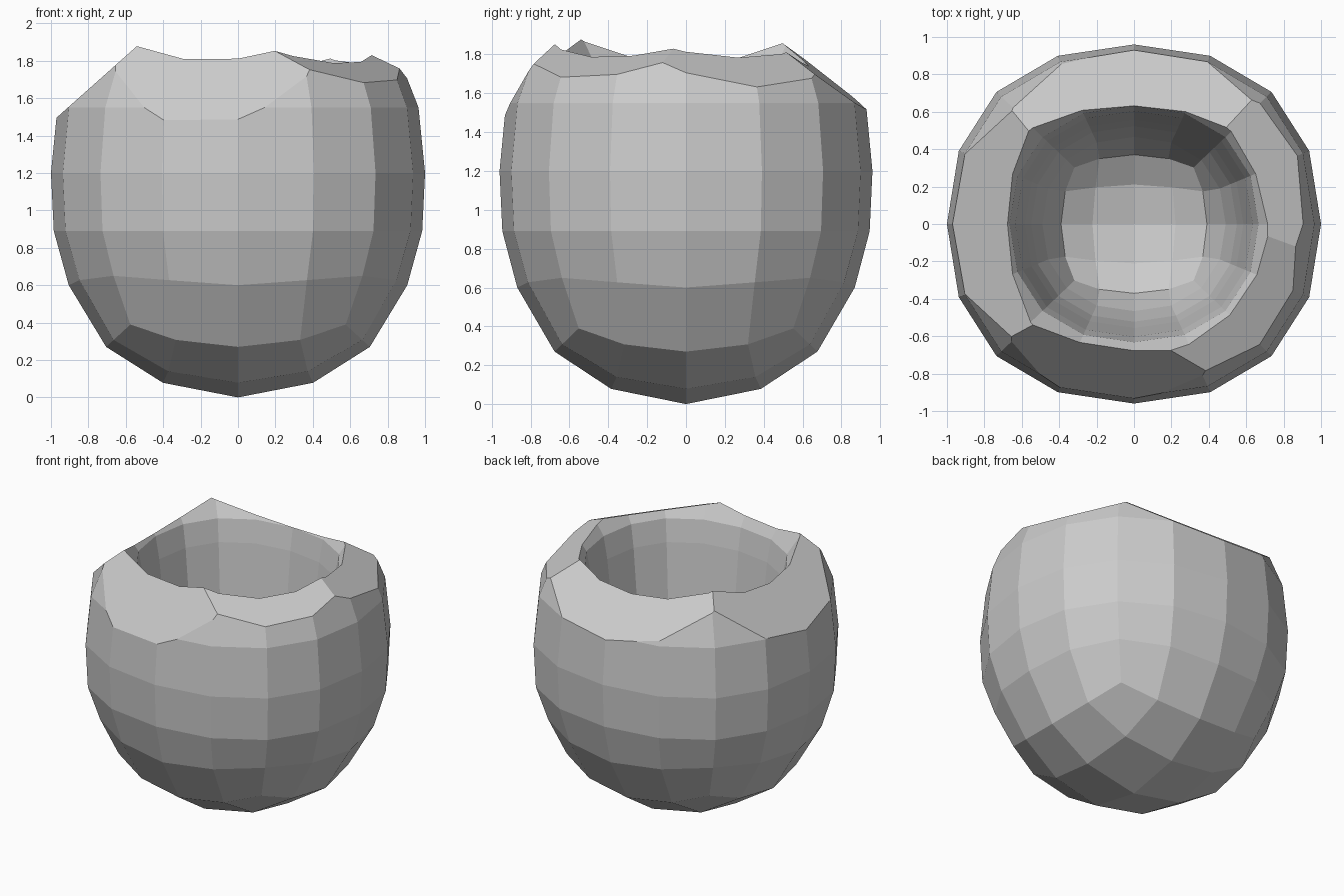
import bpy, bmesh, math
from mathutils import Vector

if "Cube" in bpy.data.objects:
    bpy.data.objects.remove(bpy.data.objects["Cube"])

Y_SCALE = 0.96


def bottom_dir(i, j):
    """Direction of a cube-sphere point on the 5x5 bottom face."""
    def warp(k, other):
        if abs(k) == 1:
            return k * (0.5 if abs(other) == 2 else 0.44)
        return k / 2
    return Vector((warp(i, j), warp(j, i), -1)).normalized()


def rounded_body(floor_z, rows, y_scale, corner_lift):
    """Cube-sphere bottom, then 16-sided rings given as (radius, z)."""
    bm = bmesh.new()
    r0, z0 = rows[0]
    sr, sz = r0 / 0.7071, (z0 - floor_z) / 0.2929
    grid = {}
    for i in range(-2, 3):
        for j in range(-2, 3):
            d = bottom_dir(i, j)
            grid[i, j] = bm.verts.new((d.x * sr, d.y * sr * y_scale,
                                       floor_z + (1 + d.z) * sz))
    for i in range(-2, 2):
        for j in range(-2, 2):
            bm.faces.new((grid[i, j], grid[i, j + 1],
                          grid[i + 1, j + 1], grid[i + 1, j]))
    # rim of the bottom grid, counter-clockwise from +x
    keys = sorted((k for k in grid if max(abs(k[0]), abs(k[1])) == 2),
                  key=lambda k: math.atan2(k[1], k[0]) % math.tau)
    ring = [grid[k] for k in keys]
    angles = [math.radians(a + b) for a in (0, 90, 180, 270)
              for b in (0, 23.5, 45, 66.5)]
    for n, (r, z) in enumerate(rows[1:]):
        new = []
        for a in angles:
            c = math.sin(2 * a) ** 2
            rr = r * (1 + 0.04 * c)
            lift = corner_lift * c if n == 0 else 0
            new.append(bm.verts.new((rr * math.cos(a), rr * math.sin(a) * y_scale, z + lift)))
        for k in range(16):
            m = (k + 1) % 16
            bm.faces.new((ring[k], ring[m], new[m], new[k]))
        ring = new
    bm.faces.new(ring)
    bmesh.ops.recalc_face_normals(bm, faces=bm.faces[:])
    return bm


def to_object(bm, name):
    me = bpy.data.meshes.new(name)
    bm.to_mesh(me)
    bm.free()
    ob = bpy.data.objects.new(name, me)
    bpy.context.collection.objects.link(ob)
    return ob


# outer shell
outer = rounded_body(0.0, [(0.705, 0.27), (0.905, 0.60), (0.985, 0.89), (1.0, 1.20),
                           (0.965, 1.55), (0.84, 1.87), (0.60, 2.12)], Y_SCALE, 0.05)

# sloped rim facets: z = a + b*x + c*y
facets = [
    (2.671, 0.20, 1.27),                    # front
    (2.117, -0.376, 0.282),                 # front right
    (2.221, -0.57, -0.248),                 # right
    (2.359, 0.89, 0.0),                     # left
    (2.214, -0.03, -0.75),                  # back
]
for a, b, c in facets:
    bmesh.ops.bisect_plane(
        outer, geom=outer.verts[:] + outer.edges[:] + outer.faces[:], dist=1e-5,
        plane_co=(0, 0, a), plane_no=Vector((-b, -c, 1)).normalized(), clear_outer=True)
    open_edges = [e for e in outer.edges if e.is_boundary]
    bmesh.ops.holes_fill(outer, edges=open_edges, sides=0)
bmesh.ops.recalc_face_normals(outer, faces=outer.faces[:])
shell = to_object(outer, "shell")

# hollow inside, flaring towards the rim
cavity = to_object(rounded_body(0.37, [(0.39, 0.50), (0.49, 0.70), (0.55, 0.92), (0.585, 1.14),
                                       (0.61, 1.36), (0.635, 1.58), (0.665, 1.74),
                                       (0.76, 1.88), (0.80, 2.20)],
                                0.95, 0.03), "cavity_cutter")
cavity.hide_render = True

mod = shell.modifiers.new("hollow", 'BOOLEAN')
mod.operation = 'DIFFERENCE'
mod.solver = 'EXACT'
mod.object = cavity
bpy.context.view_layer.objects.active = shell
shell.select_set(True)
bpy.ops.object.modifier_apply(modifier=mod.name)
bpy.data.objects.remove(cavity, do_unlink=True)
